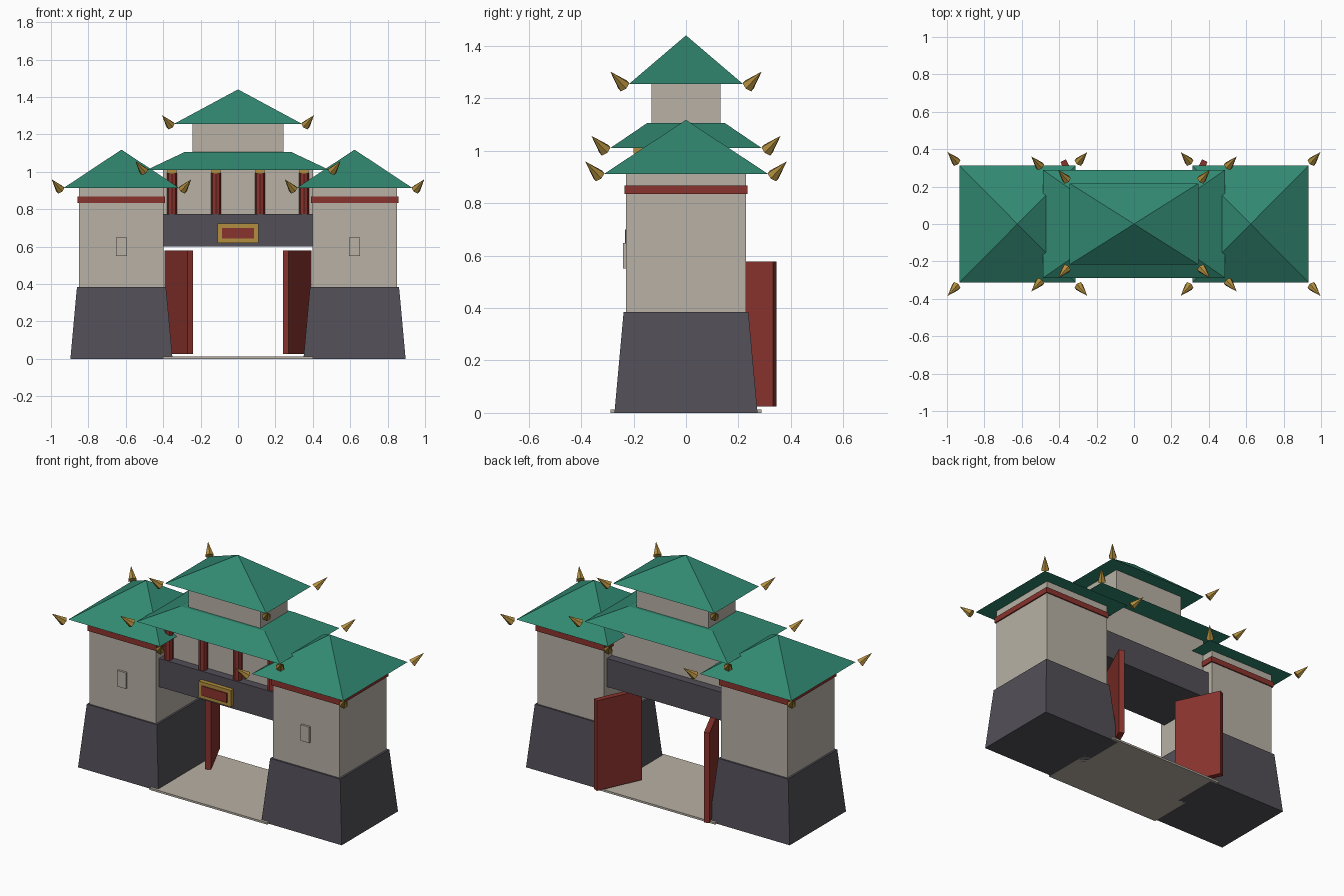
import bpy, bmesh, math
from mathutils import Vector, Matrix

cube = bpy.data.objects.get("Cube")
if cube:
    bpy.data.objects.remove(cube, do_unlink=True)


def material(name, r, g, b):
    """Flat material from sRGB bytes, stored as linear values."""
    lin = [((c / 255 + 0.055) / 1.055) ** 2.4 for c in (r, g, b)] + [1]
    m = bpy.data.materials.new(name)
    m.use_nodes = True
    m.diffuse_color = lin
    m.node_tree.nodes["Principled BSDF"].inputs["Base Color"].default_value = lin
    return m


STONE = material("pale stone", 184, 177, 165)
SLATE = material("dark slate", 82, 79, 87)
GREEN = material("green roof tile", 49, 136, 113)
RED = material("red lacquer", 138, 51, 45)
GOLD = material("gold", 178, 142, 62)


def add(name, bm, mat):
    bmesh.ops.remove_doubles(bm, verts=bm.verts, dist=0.0001)
    bmesh.ops.recalc_face_normals(bm, faces=bm.faces)
    mesh = bpy.data.meshes.new(name)
    bm.to_mesh(mesh)
    bm.free()
    mesh.materials.append(mat)
    obj = bpy.data.objects.new(name, mesh)
    bpy.context.collection.objects.link(obj)
    return obj


def block(name, mat, x, y, z0, z1, hx, hy, tx=None, ty=None):
    """Box from z0 to z1 with half sizes hx, hy; tx, ty taper the top, zero makes a point."""
    tx, ty = (hx if tx is None else tx), (hy if ty is None else ty)
    corners = ((-1, -1), (1, -1), (1, 1), (-1, 1))
    bm = bmesh.new()
    low = [bm.verts.new((x + i * hx, y + j * hy, z0)) for i, j in corners]
    bm.faces.new(low[::-1])
    if tx == 0:
        tip = bm.verts.new((x, y, z1))
        for k in range(4):
            bm.faces.new((low[k], low[(k + 1) % 4], tip))
    else:
        top = [bm.verts.new((x + i * tx, y + j * ty, z1)) for i, j in corners]
        bm.faces.new(top)
        for k in range(4):
            n = (k + 1) % 4
            bm.faces.new((low[k], low[n], top[n], top[k]))
    return add(name, bm, mat)


def horns(name, x, z, hx, hy):
    """Gold spikes flaring up and out from the four corners of a roof."""
    for i in (-1, 1):
        for j in (-1, 1):
            axis = Vector((i * 0.046, j * 0.052, 0.055))
            base = Vector((x + i * (hx + 0.016), j * (hy + 0.02), z - 0.008))
            turn = axis.to_track_quat('Z', 'Y').to_matrix().to_4x4()
            bm = bmesh.new()
            bmesh.ops.create_cone(
                bm, cap_ends=True, segments=6, radius1=0.026, radius2=0, depth=axis.length,
                matrix=Matrix.Translation(base + axis / 2) @ turn)
            add(name, bm, GOLD)


def roof(name, x, z0, z1, hx, hy, tx=0, ty=0):
    block(name, GREEN, x, 0, z0, z1, hx, hy, tx, ty)
    horns(name + "_horn", x, z0, hx, hy)


# Side towers and open doors
for s, side in ((1, "left"), (-1, "right")):
    x = s * 0.623
    block(side + "_tower_base", SLATE, x, 0, 0, 0.384, 0.273, 0.273, 0.238, 0.238)
    block(side + "_tower_wall", STONE, x, 0, 0.384, 0.915, 0.226, 0.228)
    block(side + "_tower_band", RED, x, 0, 0.834, 0.868, 0.234, 0.235)
    block(side + "_tower_window", STONE, x, -0.232, 0.55, 0.648, 0.029, 0.009)
    roof(side + "_tower_roof", x, 0.912, 1.118, 0.311, 0.312)

    door = block(side + "_door", RED, 0.145, -0.0165, 0.025, 0.578, 0.145, 0.0165)
    door.location = (s * 0.241, 0.083, 0)
    door.rotation_euler.z = math.radians(65 if s > 0 else 115)
    if s < 0:
        door.data.transform(Matrix.Scale(-1, 4, (0, 1, 0)))
        door.data.flip_normals()

# Passage floor and beam over the opening
block("passage_floor", STONE, 0, 0, 0, 0.012, 0.4, 0.288)
block("lintel", SLATE, 0, 0, 0.6, 0.774, 0.4, 0.2)
block("plaque_frame", GOLD, 0, -0.205, 0.62, 0.722, 0.11, 0.02)
block("plaque_panel", RED, 0, -0.215, 0.642, 0.7, 0.086, 0.017)

# Gallery above the beam, with a front colonnade
block("gallery_wall", STONE, 0, 0, 0.774, 1.012, 0.4, 0.15)
for x in (-0.353, -0.118, 0.118, 0.353):
    bm = bmesh.new()
    bmesh.ops.create_cone(bm, cap_ends=True, segments=8, radius1=0.027, radius2=0.027,
                          depth=0.22, matrix=Matrix.Translation((x, -0.17, 0.884)))
    add("gallery_column", bm, RED)
    block("column_bracket", GOLD, x, -0.172, 0.99, 1.012, 0.025, 0.029)
roof("gallery_roof", 0, 1.01, 1.105, 0.487, 0.289, 0.286, 0.149)

# Top storey
block("top_storey_wall", STONE, 0, 0, 1.1, 1.258, 0.244, 0.132)
roof("top_roof", 0, 1.255, 1.44, 0.344, 0.217)
